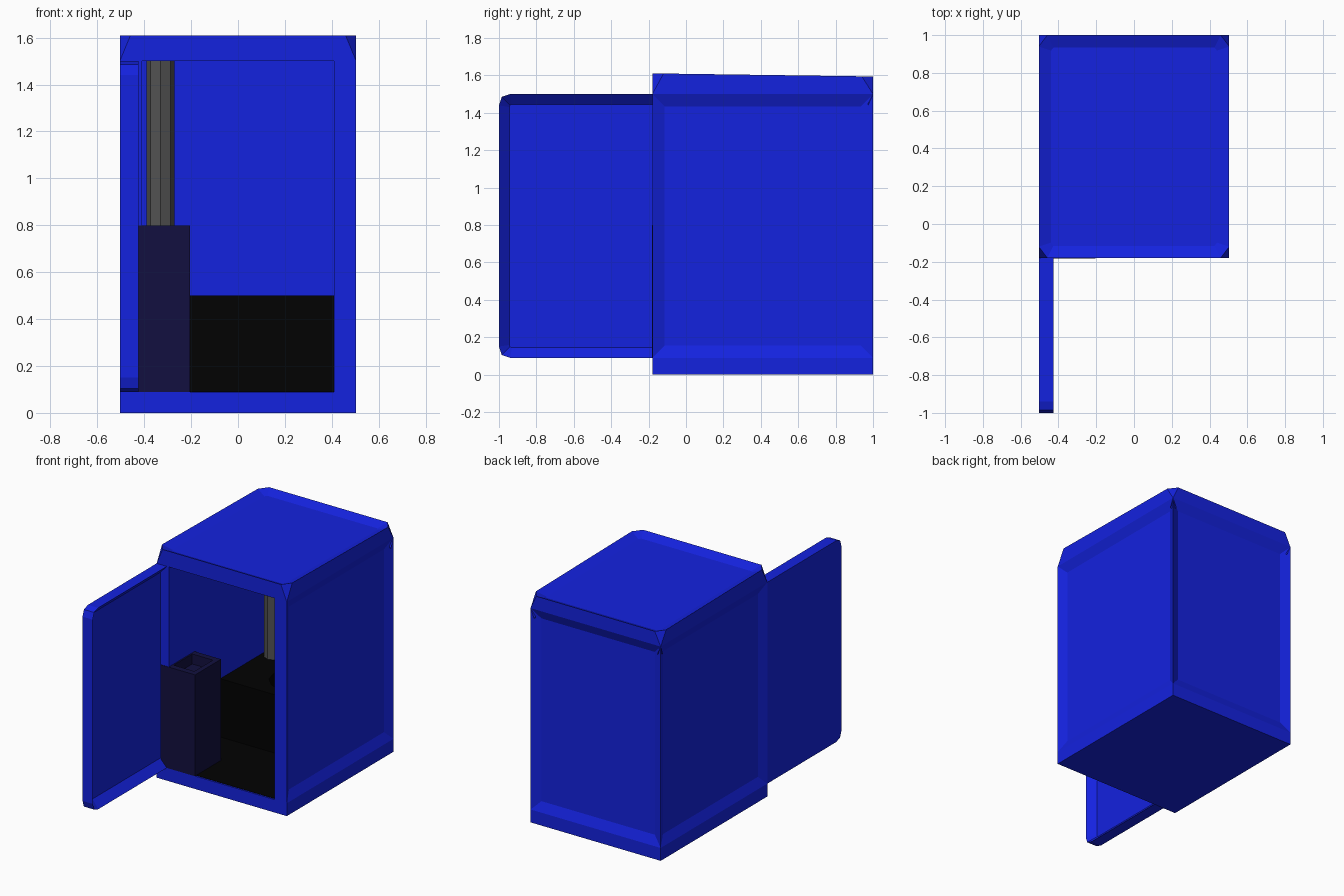
import bpy, bmesh
from mathutils import Vector

if "Cube" in bpy.data.objects:
    bpy.data.objects.remove(bpy.data.objects["Cube"])


def material(name, rgb):
    m = bpy.data.materials.new(name)
    m.diffuse_color = (*rgb, 1)
    m.use_nodes = True
    m.node_tree.nodes["Principled BSDF"].inputs["Base Color"].default_value = m.diffuse_color
    return m


BLUE = material("blue_plastic", (0.007, 0.016, 0.74))
NAVY = material("navy_plastic", (0.006, 0.005, 0.05))
BLACK = material("black_plastic", (0.0005, 0.0005, 0.0005))
GREY = material("grey_pipe", (0.085, 0.085, 0.085))


def finish(name, bm, mat):
    bmesh.ops.recalc_face_normals(bm, faces=bm.faces)
    me = bpy.data.meshes.new(name)
    bm.to_mesh(me)
    bm.free()
    me.materials.append(mat)
    ob = bpy.data.objects.new(name, me)
    bpy.context.collection.objects.link(ob)
    return ob


def block(name, lo, hi, mat):
    lo, hi = Vector(lo), Vector(hi)
    bm = bmesh.new()
    bmesh.ops.create_cube(bm, size=1)
    for v in bm.verts:
        v.co = (lo + hi) / 2 + v.co * (hi - lo)
    return finish(name, bm, mat)


def tube(name, x, y, r, z0, z1, sides, mat):
    bm = bmesh.new()
    bmesh.ops.create_cone(bm, cap_ends=True, segments=sides, radius1=r, radius2=r, depth=z1 - z0)
    bmesh.ops.translate(bm, verts=bm.verts, vec=(x, y, (z0 + z1) / 2))
    return finish(name, bm, mat)


def cut(ob, cutter):
    mod = ob.modifiers.new("cut", 'BOOLEAN')
    mod.operation, mod.solver, mod.object = 'DIFFERENCE', 'EXACT', cutter
    bpy.context.view_layer.objects.active = ob
    bpy.ops.object.modifier_apply(modifier=mod.name)
    bpy.data.objects.remove(cutter)


# Cabin shell: box with clipped roof corners and shallow sunken panels
bm = bmesh.new()
for x in (-0.504, 0.504):
    for y, zt, inward in ((-0.18, 1.61, 1), (1.0, 1.595, -1)):
        for p in ((x, y, 0), (x, y, 1.5), (x * 0.91, y, zt), (x, y + inward * 0.06, zt)):
            bm.verts.new(p)
bmesh.ops.convex_hull(bm, input=bm.verts)
bmesh.ops.dissolve_limit(bm, angle_limit=0.02, verts=bm.verts, edges=bm.edges)
for z in (0.09, 1.5):
    bmesh.ops.bisect_plane(bm, geom=bm.verts[:] + bm.edges[:] + bm.faces[:],
                           plane_co=(0, 0, z), plane_no=(0, 0, 1))
bmesh.ops.recalc_face_normals(bm, faces=bm.faces)
panels = []
for f in bm.faces:
    c, n = f.calc_center_median(), f.normal
    wall = 0.5 < c.z < 1.2 and (abs(n.x) > 0.9 or n.y > 0.9)
    if wall or n.z > 0.9:
        panels.append(f)
bmesh.ops.inset_individual(bm, faces=panels, thickness=0.065, depth=-0.028, use_even_offset=True)
cabin = finish("cabin_shell", bm, BLUE)
cut(cabin, block("cavity", (-0.41, -0.4, 0.09), (0.41, 0.92, 1.5), BLUE))

# Open door: clipped-corner slab, inner face sunken, square at the hinge
bm = bmesh.new()
c = 0.06
y0, y1, z0, z1 = -1.0, -0.1, 0.09, 1.5
outline = []
for y, z, sy, sz in ((y0, z0, 1, 1), (y1, z0, -1, 1), (y1, z1, -1, -1), (y0, z1, 1, -1)):
    corner = [(y, z + sz * c), (y + sy * 0.015, z + sz * 0.015), (y + sy * c, z)]
    outline += corner if sy == sz else corner[::-1]
face = bm.faces.new([bm.verts.new((-0.504, y, z)) for y, z in outline])
ext = bmesh.ops.extrude_face_region(bm, geom=[face])
bmesh.ops.translate(bm, verts=[g for g in ext["geom"] if isinstance(g, bmesh.types.BMVert)],
                    vec=(0.079, 0, 0))
bmesh.ops.recalc_face_normals(bm, faces=bm.faces)
inner = [f for f in bm.faces if f.normal.x > 0.9]
bmesh.ops.inset_individual(bm, faces=inner, thickness=0.055, depth=-0.05, use_even_offset=True)
bmesh.ops.bisect_plane(bm, geom=bm.verts[:] + bm.edges[:] + bm.faces[:],
                       plane_co=(0, -0.18, 0), plane_no=(0, 1, 0), clear_outer=True)
finish("door", bm, BLUE)

# Floor and toilet bench with its opening
block("floor", (-0.41, -0.17, 0.08), (0.41, 0.92, 0.092), BLACK)
bench = block("toilet_bench", (-0.41, 0.39, 0.09), (0.41, 0.92, 0.5), BLACK)
cut(bench, tube("bench_hole", 0.0, 0.655, 0.18, 0.2, 0.7, 12, BLACK))

# Wash stand with recessed top
stand = block("wash_stand", (-0.47, -0.182, 0.09), (-0.205, 0.105, 0.8), NAVY)
cut(stand, block("basin", (-0.4, -0.14, 0.73), (-0.24, 0.065, 0.9), NAVY))

# Vent pipe
tube("vent_pipe", -0.33, 0.86, 0.06, 0.5, 1.5, 8, GREY)
